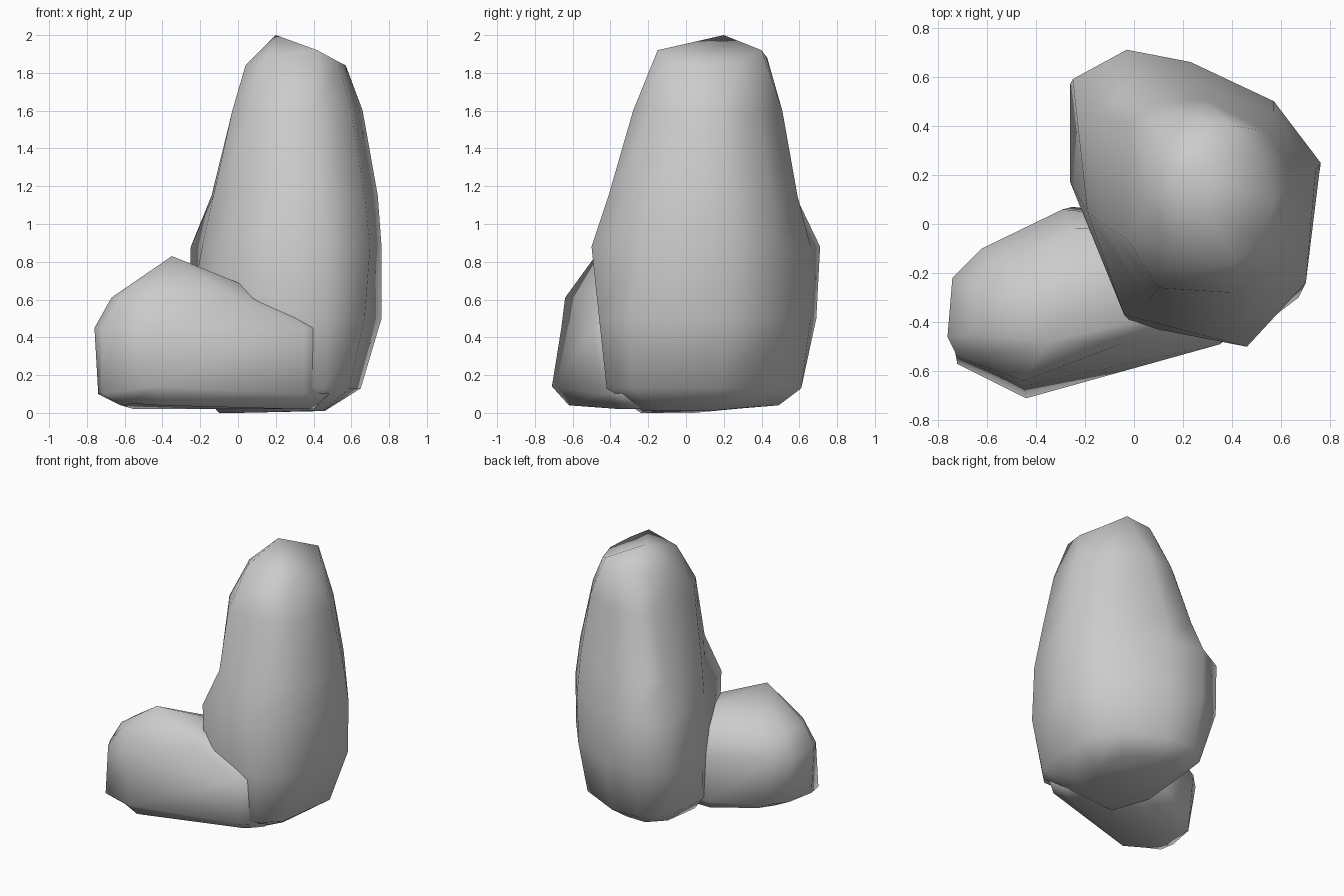
import bpy
import bmesh

cube = bpy.data.objects.get("Cube")
if cube:
    bpy.data.objects.remove(cube, do_unlink=True)

UNIT = 0.01  # outlines are written in hundredths

stone = bpy.data.materials.new("grey stone")
stone.use_nodes = True
colour = (0.6, 0.6, 0.6, 1)
stone.diffuse_color = colour
stone.node_tree.nodes["Principled BSDF"].inputs["Base Color"].default_value = colour


def loft_rock(name, layers, peak):
    """Skin stacked outlines (height, corners with optional lift), closed by a base and a peak."""
    bm = bmesh.new()
    rings = []
    for height, outline in layers:
        rings.append([bm.verts.new((x * UNIT, y * UNIT, (height + sum(lift)) * UNIT))
                      for x, y, *lift in outline])
    top = bm.verts.new([c * UNIT for c in peak])
    count = len(rings[0])
    for i in range(count):
        j = (i + 1) % count
        for lower, upper in zip(rings, rings[1:]):
            bm.faces.new((lower[i], lower[j], upper[j], upper[i]))
        bm.faces.new((rings[-1][i], rings[-1][j], top))
    bm.faces.new(rings[0])
    bmesh.ops.recalc_face_normals(bm, faces=bm.faces)
    for face in bm.faces:
        face.smooth = True
    mesh = bpy.data.meshes.new(name)
    bm.to_mesh(mesh)
    bm.free()
    mesh.materials.append(stone)
    rock = bpy.data.objects.new(name, mesh)
    bpy.context.collection.objects.link(rock)
    return rock


# Tall boulder, outlines start at its front corner and run counter-clockwise
loft_rock("tall_boulder", [
    (0, [(38, -22, 1), (45, -10, 1), (46, 12, 1), (38, 34, 3), (15, 49, 4), (0, 49, 4),
         (-10, 36, 3), (-10, 4), (0, -24)]),
    (13, [(46, -42), (59, -29), (65, 18), (51, 46), (20, 61), (-3, 61), (-18, 49), (-22, 12), (0, -40)]),
    (50, [(46, -46), (67, -30), (76, 24), (56, 50), (22, 66), (-4, 69), (-26, 57), (-26, 17), (0, -41)]),
    (88, [(46, -50), (70, -24), (76, 25), (57, 50), (23, 66), (-3, 71), (-25, 59), (-19, 5), (-4, -37)]),
    (115, [(44, -41), (67, -20), (74, 22), (57, 46), (22, 59), (-3, 58), (-14, 45), (-13, 0), (6, -31)]),
    (160, [(40, -28), (60, -15), (66, 18), (54, 38), (28, 51), (8, 49), (-2, 41), (-3, -6), (10, -26)]),
    (184, [(42, -15, 8), (53, -8, 2), (57, 10), (50, 29, 2), (40, 40, 8), (22, 43, 4),
           (7, 34, 2), (4, 8), (15, -10, 5)]),
], (20, 20, 200))

# Low boulder leaning against the front of the tall one
loft_rock("low_boulder", [
    (2, [(-55, -28), (-62, -45, 2), (-57, -55, 3), (-42, -62, 2), (30, -35), (40, -25), (20, 0),
         (-20, 0), (-48, -18)]),
    (10, [(-70, -25), (-74, -46), (-72, -57), (-44, -71, 4), (35, -45), (48, -34), (30, 0),
          (-25, 7), (-60, -12)]),
    (45, [(-74, -22), (-76, -46), (-72, -54), (-45, -66), (35, -49), (46, -40), (30, 0), (-29, 6), (-62, -10)]),
    (61, [(-65, -27), (-67, -45), (-62, -53), (-45, -64), (-3, -48), (20, -35), (10, 0), (-25, -2), (-52, -16)]),
], (-35, -48, 83))
